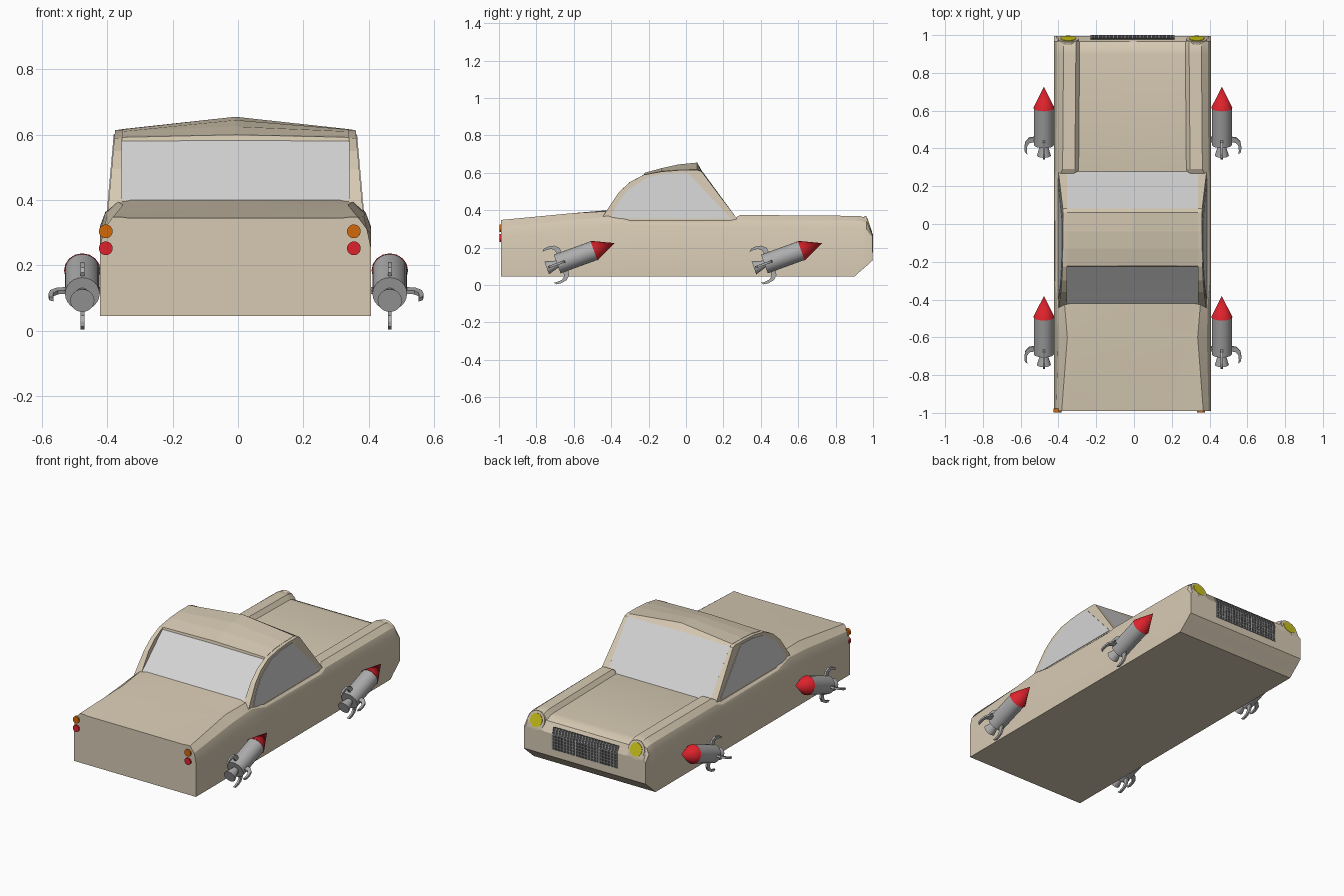
import bpy, bmesh, math
from mathutils import Matrix, Vector

if "Cube" in bpy.data.objects:
    bpy.data.objects.remove(bpy.data.objects["Cube"])

DX = -0.008          # body sits slightly off centre
W = 0.415            # body half width


def material(name, rgb):
    m = bpy.data.materials.new(name)
    m.diffuse_color = (*rgb, 1)
    m.use_nodes = True
    m.node_tree.nodes["Principled BSDF"].inputs["Base Color"].default_value = m.diffuse_color
    return m


TAN = material("tan paint", (0.68, 0.59, 0.45))
GLASS = material("pale glass", (0.66, 0.66, 0.66))
METAL = material("rocket grey", (0.42, 0.42, 0.42))
RED = material("red", (0.72, 0.016, 0.025))
YELLOW = material("headlamp yellow", (0.60, 0.55, 0.01))
ORANGE = material("lamp orange", (0.65, 0.14, 0.003))
DARK = material("dark grille", (0.06, 0.06, 0.06))


def finish(bm, name, mats, smooth=None, matrix=None):
    bmesh.ops.recalc_face_normals(bm, faces=bm.faces)
    me = bpy.data.meshes.new(name)
    bm.to_mesh(me)
    bm.free()
    for m in mats:
        me.materials.append(m)
    ob = bpy.data.objects.new(name, me)
    bpy.context.collection.objects.link(ob)
    if matrix:
        ob.matrix_world = matrix
    if smooth:
        bpy.ops.object.select_all(action='DESELECT')
        ob.select_set(True)
        bpy.context.view_layer.objects.active = ob
        bpy.ops.object.shade_smooth_by_angle(angle=math.radians(smooth))
    return ob


def loft(rings, rule=None):
    """Skin closed rings of points; rule(row, column) picks the material."""
    bm = bmesh.new()
    vs = [[bm.verts.new(p) for p in r] for r in rings]
    n = len(vs[0])
    for i in range(len(vs) - 1):
        for j in range(n):
            k = (j + 1) % n
            f = bm.faces.new((vs[i][j], vs[i][k], vs[i + 1][k], vs[i + 1][j]))
            f.material_index = rule(i, j) if rule else 0
    bm.faces.new(vs[0])
    bm.faces.new(vs[-1])
    return bm


def plate(name, pts, offset, mat, matrix=None):
    """Flat polygon extruded by an offset vector."""
    o = Vector(offset)
    bm = loft([[Vector(p) for p in pts], [Vector(p) + o for p in pts]])
    return finish(bm, name, [mat], matrix=matrix)


def cylinder(name, loc, direction, r, depth, mat, r2=None, seg=24):
    bm = bmesh.new()
    bmesh.ops.create_cone(bm, cap_ends=True, segments=seg, radius1=r,
                          radius2=r if r2 is None else r2, depth=depth)
    rot = Vector(direction).to_track_quat('Z', 'Y').to_matrix().to_4x4()
    return finish(bm, name, [mat], 35, Matrix.Translation(loc) @ rot)


# Main body: sections along y
# y, bottom, centre z, inner x, fender z, outer x, crease z
sections = [
    (-0.990, 0.045, 0.345, 0.33, 0.348, 0.375, 0.255),
    (-0.600, 0.045, 0.385, 0.31, 0.385, 0.345, 0.295),
    (-0.420, 0.045, 0.400, 0.32, 0.395, 0.360, 0.315),
    (-0.300, 0.045, 0.340, 0.32, 0.345, 0.395, 0.320),
    (0.240, 0.045, 0.340, 0.30, 0.345, 0.395, 0.310),
    (0.290, 0.045, 0.350, 0.285, 0.375, 0.370, 0.305),
    (0.900, 0.045, 0.345, 0.28, 0.370, 0.365, 0.305),
    (0.930, 0.072, 0.342, 0.28, 0.369, 0.365, 0.305),
    (0.965, 0.102, 0.325, 0.28, 0.358, 0.365, 0.300),
    (0.996, 0.130, 0.270, 0.28, 0.275, 0.370, 0.262),
]
rings = []
for y, zb, zc, xi, zt, xo, zk in sections:
    half = [(xi, zc), (xi + 0.02, zt), (xo, zt),
            (xo + 0.7 * (W - xo), zt - 0.4 * (zt - zk)), (W, zk), (W, zb)]
    pts = [(0, zc)] + half + [(0, zb)] + [(-x, z) for x, z in reversed(half)]
    rings.append([(x + DX, y, z) for x, z in pts])
finish(loft(rings), "car_body", [TAN], 25)


# Cabin: side rails around a core with rear window, peaked roof and windshield
def wall_x(z):
    return 0.395 - 0.09 * (z - 0.32)


# y, rail z, core edge z, core middle z
cabin = [
    (-0.470, 0.325, 0.322, 0.322), (-0.420, 0.405, 0.400, 0.400),
    (-0.360, 0.495, 0.455, 0.455), (-0.300, 0.550, 0.511, 0.511),
    (-0.225, 0.590, 0.580, 0.583), (-0.222, 0.590, 0.592, 0.600),
    (-0.130, 0.607, 0.610, 0.625), (-0.040, 0.614, 0.616, 0.645),
    (0.060, 0.615, 0.617, 0.655), (0.082, 0.608, 0.609, 0.615),
    (0.280, 0.345, 0.345, 0.345),
]
rings = []
for y, zr, ze, zm in cabin:
    xi = 0.348
    half = [(xi, ze), (xi, zr + 0.0005), (wall_x(zr), zr), (wall_x(0.32), 0.32)]
    pts = [(0, zm)] + half + [(-x, z) for x, z in reversed(half)]
    rings.append([(x + DX, y, z) for x, z in pts])
finish(loft(rings, lambda i, j: int(j in (0, 8) and i in (1, 2, 3, 9))),
       "cabin", [TAN, GLASS])

# Side windows
outline = [(-0.405, 0.355), (-0.37, 0.43), (-0.31, 0.51), (-0.2, 0.578),
           (-0.1, 0.597), (0.01, 0.60), (0.24, 0.355)]
for s, side in ((-1, "left"), (1, "right")):
    plate("side_window_" + side,
          [(s * (wall_x(z) - 0.002) + DX, y, z) for y, z in outline],
          (s * 0.005, 0, 0), GLASS)

# Headlamps on sloping fender ends
aim = Vector((0, math.cos(0.31), math.sin(0.31)))
for s, side in ((-1, "left"), (1, "right")):
    c = Vector((s * 0.34 + DX, 0.966, 0.312))
    cylinder("headlamp_ring_" + side, c, aim, 0.055, 0.03, TAN)
    cylinder("headlamp_" + side, c + aim * 0.0155, aim, 0.040, 0.006, YELLOW)

# Grille plate and mesh bars
prof = [(0.9985, 0.175), (0.9985, 0.268), (0.984, 0.308), (0.975, 0.305), (0.98, 0.175)]
plate("grille", [(-0.22 + DX, y, z) for y, z in prof], (0.44, 0, 0), DARK)
for i in range(23):
    x = -0.22 + i * 0.02 - 0.002 + DX
    plate("grille_upright", [(x, y + 0.0015, z) for y, z in prof], (0.004, 0, 0), METAL)
for i in range(6):
    z = 0.175 + i * 0.018
    plate("grille_crossbar", [(-0.22 + DX, 0.99, z), (-0.22 + DX, 1.0, z),
                              (-0.22 + DX, 1.0, z + 0.003), (-0.22 + DX, 0.99, z + 0.003)],
          (0.44, 0, 0), METAL)

# Tail lamps
for x, side in ((-0.405, "left"), (0.355, "right")):
    cylinder("tail_lamp_orange_" + side, (x, -0.988, 0.304), (0, -1, 0), 0.021, 0.02, ORANGE)
    cylinder("tail_lamp_red_" + side, (x, -0.988, 0.252), (0, -1, 0), 0.021, 0.02, RED)

# Rockets: nozzle, tube, nose cone and four hooked fins
tilt = math.radians(20)
axis = Vector((0, math.cos(tilt), math.sin(tilt)))
hook = [(0.105, 0.045), (0.10, 0.078), (0.078, 0.098), (0.045, 0.104), (0.02, 0.101),
        (0.008, 0.088), (0.025, 0.090), (0.055, 0.088), (0.072, 0.075), (0.078, 0.045)]
for side, x in (("left", -0.477), ("right", 0.465)):
    for place, y in (("front", 0.363), ("rear", -0.745)):
        base = Vector((x, y, 0.092))
        tag = "_" + place + "_" + side
        cylinder("rocket_nozzle" + tag, base + axis * 0.032, axis, 0.037, 0.064, METAL, r2=0.018)
        cylinder("rocket_tube" + tag, base + axis * 0.165, axis, 0.053, 0.21, METAL)
        cylinder("rocket_nose" + tag, base + axis * 0.328, axis, 0.056, 0.118, RED, r2=0, seg=16)
        frame = Matrix.Translation(base) @ Matrix.Rotation(tilt, 4, 'X')
        for k in range(4):
            m = frame @ Matrix.Rotation(k * math.pi / 2, 4, 'Y')
            plate("rocket_fin" + tag, [(-0.006, s, r) for s, r in hook], (0.012, 0, 0), METAL, m)
